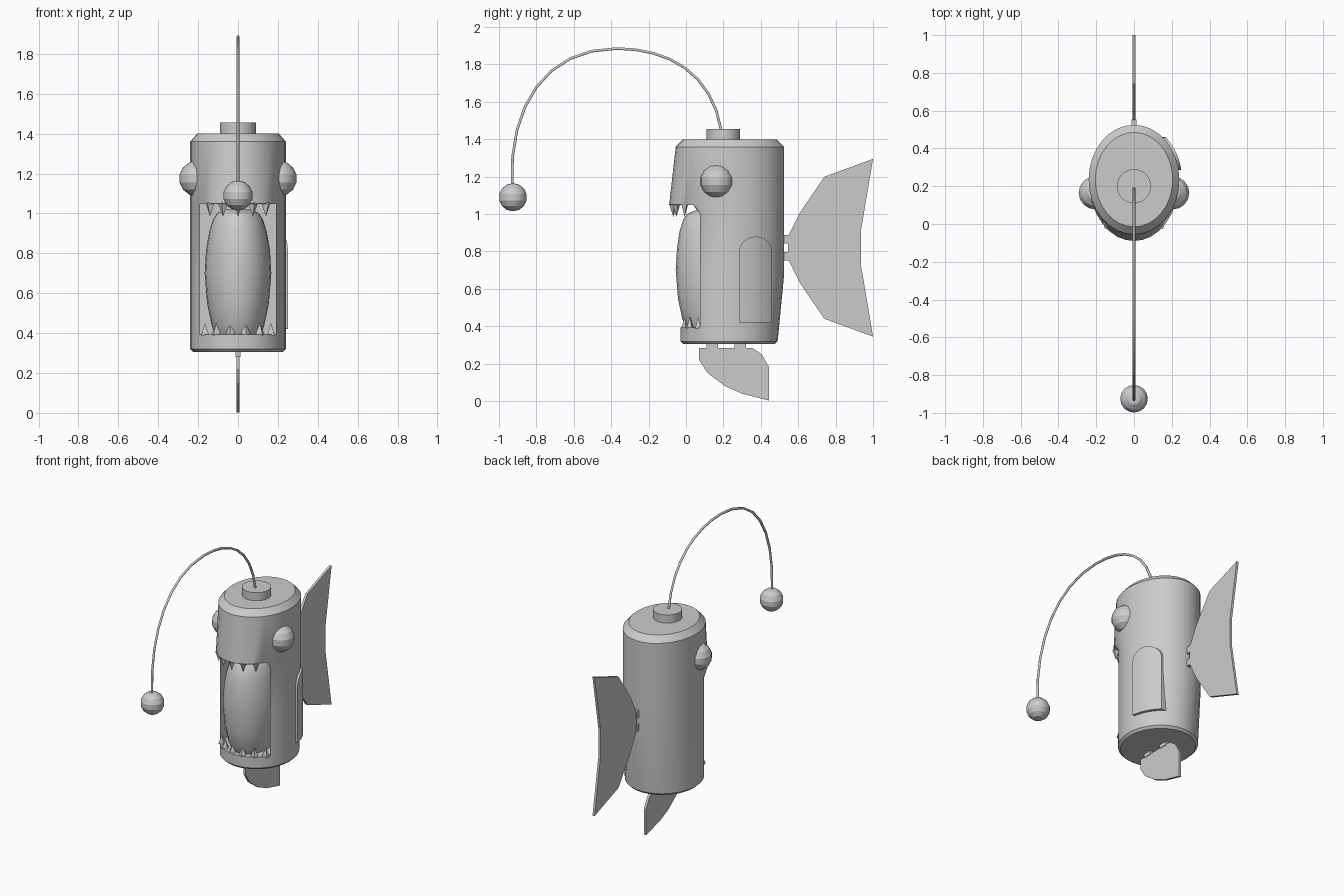
import bpy, bmesh, math
from mathutils import Vector

if "Cube" in bpy.data.objects:
    bpy.data.objects.remove(bpy.data.objects["Cube"])


def finish(name, bm, smooth=None):
    bmesh.ops.recalc_face_normals(bm, faces=bm.faces)
    me = bpy.data.meshes.new(name)
    bm.to_mesh(me)
    bm.free()
    ob = bpy.data.objects.new(name, me)
    bpy.context.collection.objects.link(ob)
    if smooth:
        shade(ob, smooth)
    return ob


def shade(ob, angle):
    bpy.ops.object.select_all(action='DESELECT')
    ob.select_set(True)
    bpy.context.view_layer.objects.active = ob
    bpy.ops.object.shade_smooth_by_angle(angle=math.radians(angle))


def loft(name, rings, yc, n=32, smooth=None):
    """rings: (z, half width, front y, back y), egg-shaped around yc"""
    bm = bmesh.new()
    loops = []
    for z, rx, yf, yb in rings:
        loop = []
        for i in range(n):
            a = math.tau * i / n
            s = math.sin(a)
            loop.append(bm.verts.new((rx * math.cos(a), yc + s * (yb - yc if s > 0 else yc - yf), z)))
        loops.append(loop)
    for lo, hi in zip(loops, loops[1:]):
        for i in range(n):
            j = (i + 1) % n
            bm.faces.new((lo[i], lo[j], hi[j], hi[i]))
    bm.faces.new(loops[0])
    bm.faces.new(loops[-1])
    return finish(name, bm, smooth)


def plate(name, outline, half):
    """flat fin in the y-z plane"""
    bm = bmesh.new()
    f = bm.faces.new([bm.verts.new((-half, y, z)) for y, z in outline])
    r = bmesh.ops.extrude_face_region(bm, geom=[f])
    bmesh.ops.translate(bm, vec=(2 * half, 0, 0),
                        verts=[v for v in r['geom'] if isinstance(v, bmesh.types.BMVert)])
    return finish(name, bm)


def box(name, lo, hi):
    lo, hi = Vector(lo), Vector(hi)
    bm = bmesh.new()
    bmesh.ops.create_cube(bm, size=1)
    bmesh.ops.scale(bm, vec=hi - lo, verts=bm.verts)
    bmesh.ops.translate(bm, vec=(lo + hi) / 2, verts=bm.verts)
    return finish(name, bm)


def ball(name, loc, r):
    bm = bmesh.new()
    bmesh.ops.create_uvsphere(bm, u_segments=16, v_segments=7, radius=r)
    bmesh.ops.translate(bm, vec=loc, verts=bm.verts)
    return finish(name, bm, 24)


# Body with protruding upper jaw
YC = 0.235
body = loft("body", [
    (0.305, 0.225, -0.015, 0.475), (0.32, 0.24, -0.03, 0.49), (0.68, 0.24, -0.03, 0.525),
    (1.0, 0.24, -0.03, 0.525), (1.05, 0.24, -0.09, 0.525), (1.36, 0.24, -0.055, 0.525),
    (1.40, 0.205, -0.015, 0.485)], YC)

# Mouth opening
cutter = box("mouth_cutter", (-0.19, -0.3, 0.393), (0.19, 0.2, 1.048))
cutter.hide_render = True
mod = body.modifiers.new("mouth", 'BOOLEAN')
mod.operation = 'DIFFERENCE'
mod.solver = 'EXACT'
mod.object = cutter
bpy.context.view_layer.objects.active = body
bpy.ops.object.modifier_apply(modifier="mouth")
bpy.data.objects.remove(cutter)
shade(body, 25)

# Bulging tongue inside the mouth
loft("tongue", [
    (0.39, 0.115, 0.005, 0.25), (0.44, 0.132, -0.02, 0.26), (0.55, 0.155, -0.043, 0.27),
    (0.70, 0.167, -0.055, 0.28), (0.82, 0.160, -0.048, 0.27), (0.91, 0.144, -0.034, 0.26),
    (0.97, 0.125, -0.015, 0.25), (1.0, 0.105, 0.005, 0.24), (1.02, 0.07, 0.05, 0.22)],
    0.15, 24, 30)

# Teeth follow the lips
def teeth(name, xs, z, tip, front):
    bm = bmesh.new()
    for x in xs:
        y = YC - (YC - front) * math.sqrt(1 - (x / 0.24) ** 2) + 0.022
        a = math.atan2(x, YC - y)
        top = bm.verts.new((x, y, tip))
        base = [bm.verts.new((x + 0.027 * math.cos(a + k * math.pi / 2),
                              y + 0.022 * math.sin(a + k * math.pi / 2), z)) for k in range(4)]
        bm.faces.new(base)
        for k in range(4):
            bm.faces.new((base[k], base[(k + 1) % 4], top))
    finish(name, bm)


teeth("upper_teeth", (-0.14, -0.075, 0, 0.075, 0.14), 1.055, 0.985, -0.09)
teeth("lower_teeth", (-0.165, -0.11, -0.038, 0.038, 0.11, 0.165), 0.388, 0.452, -0.03)

# Eyes
for side, s in (("left", -1), ("right", 1)):
    ball(side + "_eye", (s * 0.205, 0.165, 1.175), 0.09)

# Cap on top
bm = bmesh.new()
bmesh.ops.create_cone(bm, cap_ends=True, segments=32, radius1=0.09, radius2=0.09, depth=0.065)
bmesh.ops.translate(bm, vec=(0, 0.2, 1.4225), verts=bm.verts)
finish("cap", bm, 30)

# Lure wire and lamp
cu = bpy.data.curves.new("lure_wire", 'CURVE')
cu.dimensions = '3D'
cu.bevel_depth = 0.008
cu.bevel_resolution = 1
cu.use_fill_caps = True
cu.resolution_u = 8
sp = cu.splines.new('BEZIER')
sp.bezier_points.add(2)
path = [((0.19, 1.44), (0.19, 1.40), (0.14, 1.76)),
        ((-0.37, 1.885), (-0.10, 1.885), (-0.75, 1.885)),
        ((-0.93, 1.15), (-0.95, 1.58), (-0.93, 1.1))]
for p, (co, hl, hr) in zip(sp.bezier_points, path):
    p.co, p.handle_left, p.handle_right = [(0, *q) for q in (co, hl, hr)]
bpy.context.collection.objects.link(bpy.data.objects.new("lure_wire", cu))
ball("lure_lamp", (0, -0.925, 1.09), 0.075)

# Tail fin and its pins
half = [(0.545, 0.82), (0.55, 0.89), (0.61, 1.01), (0.74, 1.20), (1.0, 1.295), (0.935, 0.91)]
plate("tail_fin", half + [(y, 1.64 - z) for y, z in reversed(half[1:])], 0.008)
for i, z in enumerate((0.865, 0.775)):
    box(f"tail_pin_{i}", (-0.012, 0.49, z - 0.023), (0.012, 0.552, z + 0.023))

# Bottom fin and its pins
plate("bottom_fin", [(0.07, 0.285), (0.07, 0.22), (0.115, 0.15), (0.21, 0.08), (0.30, 0.04),
                     (0.445, 0.003), (0.445, 0.18), (0.405, 0.25), (0.355, 0.285)], 0.008)
for i, y in enumerate((0.14, 0.29)):
    box(f"bottom_pin_{i}", (-0.012, y - 0.03, 0.28), (0.012, y + 0.03, 0.31))

# Arched hatch wrapped on the right side
bm = bmesh.new()
N = 12
cols = []
for i in range(N + 1):
    t = -math.cos(math.pi * i / N)
    y = 0.3725 + 0.0875 * t
    top = 0.80 + 0.08 * math.sqrt(max(0, 1 - t * t))
    x = 0.24 * math.sqrt(1 - ((y - YC) / 0.29) ** 2)
    cols.append([bm.verts.new(c) for c in ((x - 0.04, y, 0.42), (x + 0.014, y, 0.42),
                                           (x + 0.014, y, top), (x - 0.04, y, top))])
for a, b in zip(cols, cols[1:]):
    for k in range(4):
        m = (k + 1) % 4
        bm.faces.new((a[k], a[m], b[m], b[k]))
bm.faces.new(cols[0])
bm.faces.new(cols[-1])
finish("side_hatch", bm, 40)
